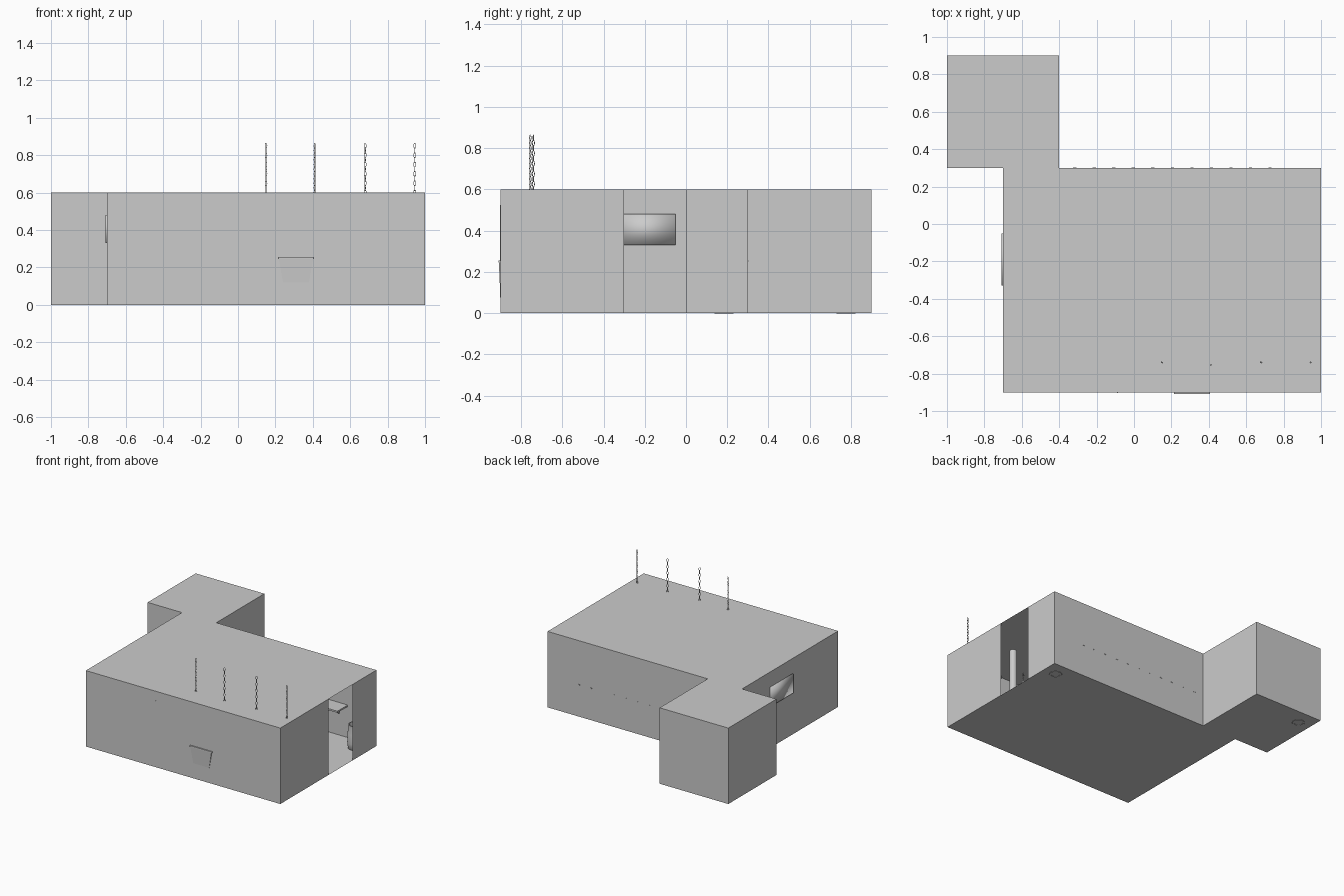
import bpy, bmesh, math
from mathutils import Vector, Matrix

if "Cube" in bpy.data.objects:
    bpy.data.objects.remove(bpy.data.objects["Cube"])

H = 0.6


def finish(bm, name, smooth=None):
    me = bpy.data.meshes.new(name)
    bm.to_mesh(me)
    bm.free()
    ob = bpy.data.objects.new(name, me)
    bpy.context.collection.objects.link(ob)
    if smooth:
        for p in me.polygons:
            p.use_smooth = True
        if smooth < 180:
            bpy.context.view_layer.objects.active = ob
            ob.select_set(True)
            bpy.ops.object.shade_smooth_by_angle(angle=math.radians(smooth))
            ob.select_set(False)
    return ob


def box(name, lo, hi, smooth=None):
    bm = bmesh.new()
    lo, hi = Vector(lo), Vector(hi)
    bmesh.ops.create_cube(bm, size=1, matrix=Matrix.Translation((lo + hi) / 2) @ Matrix.Diagonal((*(hi - lo), 1)))
    return finish(bm, name, smooth)


def lathe(name, profile, loc, n=24, smooth=40):
    bm = bmesh.new()
    rings = [[bm.verts.new((loc[0] + r * math.cos(2 * math.pi * i / n),
                            loc[1] + r * math.sin(2 * math.pi * i / n), loc[2] + z))
              for i in range(n)] for r, z in profile]
    for a, b in zip(rings, rings[1:]):
        for i in range(n):
            bm.faces.new((a[i], a[(i + 1) % n], b[(i + 1) % n], b[i]))
    bm.faces.new(rings[0][::-1])
    bm.faces.new(rings[-1])
    return finish(bm, name, smooth)


# room shell: floor, ceiling and walls, with a full height doorway on the right
plan = [(-0.7, -0.9), (1, -0.9), (1, -0.3), (1, 0), (1, 0.3), (-0.4, 0.3),
        (-0.4, 0.9), (-1, 0.9), (-1, 0.3), (-0.7, 0.3)]
bm = bmesh.new()
low = [bm.verts.new((x, y, 0)) for x, y in plan]
top = [bm.verts.new((x, y, H)) for x, y in plan]
bm.faces.new(low[::-1])
bm.faces.new(top)
for i in range(len(plan)):
    if i != 2:
        j = (i + 1) % len(plan)
        bm.faces.new((low[i], low[j], top[j], top[i]))
finish(bm, "room_shell")

# softly shaded screen set into the left wall
box("wall_screen", (-0.708, -0.33, 0.33), (-0.69, -0.05, 0.48), 180)


# tapered basin set into the front wall
def basin():
    bm = bmesh.new()
    levels = [(0.07, 0.12), (0.092, 0.245), (0.097, 0.245), (0.097, 0.256), (0.085, 0.256), (0.065, 0.13)]
    rings = []
    for r, z in levels:
        back = -0.902 - max(0, r - 0.07) * 0.25
        rings.append([bm.verts.new(p) for p in ((0.31 - r, back, z), (0.31 + r, back, z),
                                                (0.31 + r, back + r * 1.6, z), (0.31 - r, back + r * 1.6, z))])
    for ring in rings[4:]:
        for v in ring[:2]:
            v.co.y += 0.012
    for a, b in zip(rings, rings[1:]):
        for i in range(4):
            bm.faces.new((a[i], a[(i + 1) % 4], b[(i + 1) % 4], b[i]))
    bm.faces.new(rings[0][::-1])
    bm.faces.new(rings[-1])
    finish(bm, "wall_basin")


basin()

# narrow upright strip on the front wall
box("upright_strip", (-0.09, -0.903, 0.076), (-0.085, -0.89, 0.525))

# shelf along the back wall, brackets and fixing pegs
box("wall_shelf", (-0.34, 0.17, 0.245), (0.75, 0.298, 0.258))
for i in range(5):
    x = -0.25 + i * 0.23
    bm = bmesh.new()
    sides = [[bm.verts.new((x + s, y, z)) for y, z in ((0.19, 0.245), (0.298, 0.245), (0.298, 0.17))]
             for s in (-0.008, 0.008)]
    bm.faces.new(sides[0])
    bm.faces.new(sides[1][::-1])
    for k in range(3):
        m = (k + 1) % 3
        bm.faces.new((sides[0][k], sides[1][k], sides[1][m], sides[0][m]))
    bmesh.ops.recalc_face_normals(bm, faces=bm.faces)
    finish(bm, "shelf_bracket")
for i in range(11):
    x = -0.316 + i * 0.1043
    box("shelf_peg", (x - 0.009, 0.29, 0.25), (x + 0.009, 0.302, 0.256))

# tall vases in two corners
vase = [(0.03, 0.004), (0.034, -0.002), (0.044, -0.002), (0.05, 0.004), (0.055, 0.05), (0.053, 0.12),
        (0.045, 0.17), (0.047, 0.19), (0.04, 0.19), (0.038, 0.16)]
for p in ((0.893, 0.184, 0), (-0.897, 0.776, 0)):
    lathe("corner_vase", vase, p)

# post just inside the doorway
lathe("post", [(0.045, 0.001), (0.045, 0.015), (0.028, 0.02), (0.028, 0.45), (0.023, 0.455)], (0.84, -0.355, 0), 20)


# hanging lamps on chains that rise through the ceiling
def chain(x, y, spin):
    bm = bmesh.new()
    n, m, wire = 10, 5, 0.0016
    for k in range(13):
        ang = spin + (k % 2) * math.pi / 2
        mat = Matrix.Translation((x, y, 0.85 - k * 0.025)) @ Matrix.Rotation(ang, 4, 'Z')
        rings = []
        for i in range(n):
            t = 2 * math.pi * i / n
            out = Vector((math.cos(t), 0, math.sin(t)))
            c = Vector((0.0055 * out.x, 0, 0.0145 * out.z))
            rings.append([bm.verts.new(mat @ (c + out * wire * math.cos(2 * math.pi * j / m)
                                              + Vector((0, wire * math.sin(2 * math.pi * j / m), 0))))
                          for j in range(m)])
        for i in range(n):
            a, b = rings[i], rings[(i + 1) % n]
            for j in range(m):
                q = (j + 1) % m
                bm.faces.new((a[j], a[q], b[q], b[j]))
    bmesh.ops.recalc_face_normals(bm, faces=bm.faces)
    finish(bm, "lamp_chain", 180)


for x, y, spin in ((0.15, -0.74, 0.4), (0.41, -0.755, 0.8), (0.68, -0.74, 0.3), (0.945, -0.74, 0.0)):
    chain(x, y, spin)
    lathe("lamp_shade", [(0.045, 0.46), (0.03, 0.5), (0.01, 0.525), (0.006, 0.54)], (x, y, 0), 20)
